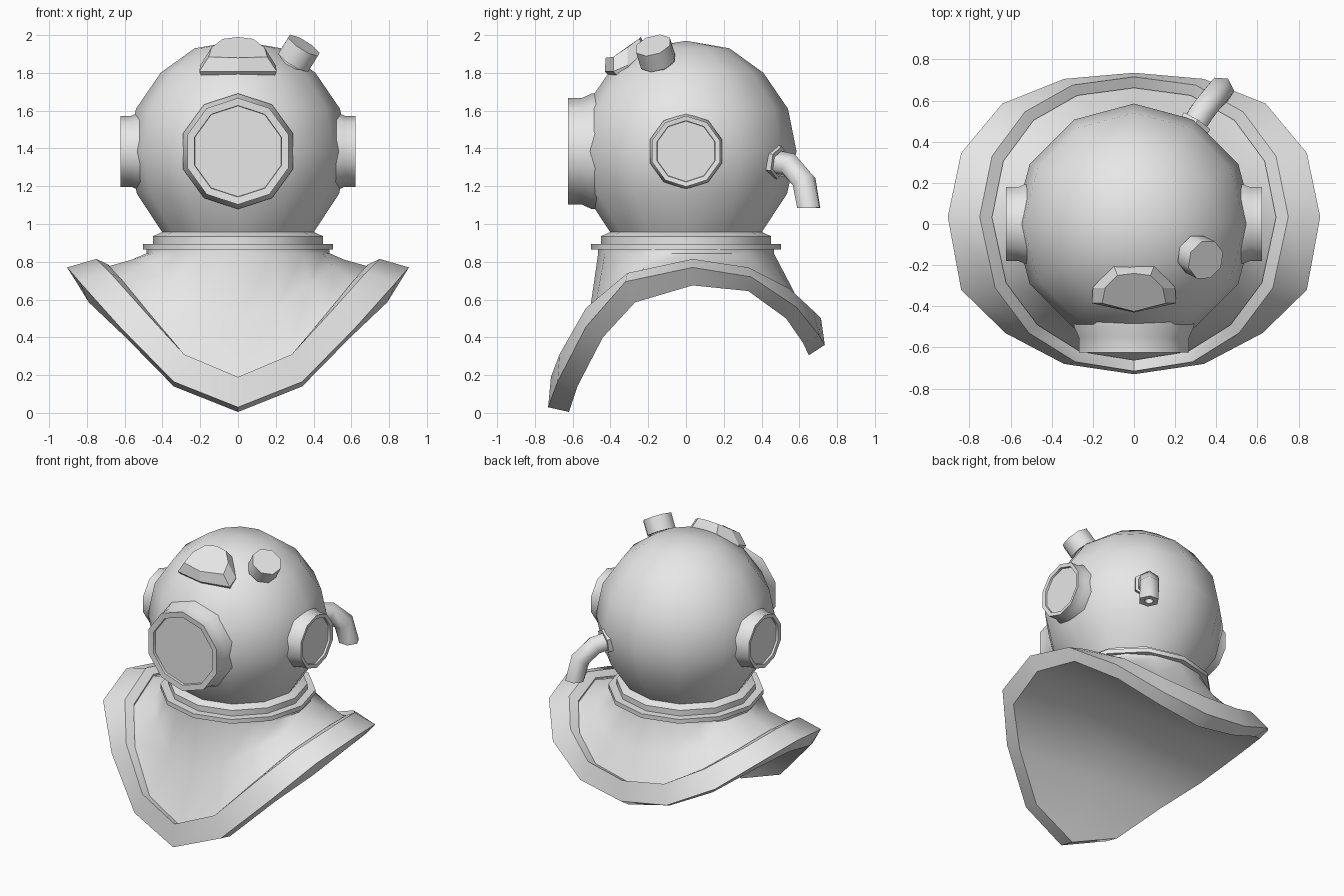
import bpy, bmesh
from math import cos, sin, pi, radians
from mathutils import Vector

cube = bpy.data.objects.get("Cube")
if cube:
    bpy.data.objects.remove(cube)

CENTRE = Vector((0, 0, 1.385))   # middle of the helmet ball

metal = bpy.data.materials.new("grey_metal")
metal.use_nodes = True
GREY = (0.8, 0.8, 0.8, 1)
metal.diffuse_color = GREY
for node in metal.node_tree.nodes:
    if node.type == 'BSDF_PRINCIPLED':
        node.inputs["Base Color"].default_value = GREY


def loft(name, loops, cap_start=False, cap_end=False, angle=40):
    """Skin a list of equally long closed loops."""
    bm = bmesh.new()
    rows = [[bm.verts.new(p) for p in loop] for loop in loops]
    n = len(rows[0])
    for a, b in zip(rows, rows[1:]):
        for i in range(n):
            j = (i + 1) % n
            bm.faces.new((a[i], a[j], b[j], b[i]))
    if cap_start:
        bm.faces.new(rows[0][::-1])
    if cap_end:
        bm.faces.new(rows[-1])
    bmesh.ops.remove_doubles(bm, verts=bm.verts, dist=0.0001)
    bmesh.ops.recalc_face_normals(bm, faces=bm.faces)
    mesh = bpy.data.meshes.new(name)
    bm.to_mesh(mesh)
    bm.free()
    mesh.shade_smooth()
    mesh.set_sharp_from_angle(angle=radians(angle))
    mesh.materials.append(metal)
    obj = bpy.data.objects.new(name, mesh)
    bpy.context.scene.collection.objects.link(obj)
    return obj


def ring(origin, axis, radius, sides):
    """A regular polygon around an axis, with one corner pointing up."""
    turn = Vector(axis).to_track_quat('Z', 'Y')
    steps = [pi / 2 + 2 * pi * i / sides for i in range(sides)]
    return [Vector(origin) + turn @ Vector((radius * cos(a), radius * sin(a), 0)) for a in steps]


def lathe(name, profile, sides, origin=CENTRE, axis=(0, 0, 1), **options):
    """Turn (radius, distance along axis) pairs around an axis."""
    axis = Vector(axis).normalized()
    loops = [ring(Vector(origin) + axis * d, axis, r, sides) for r, d in profile]
    return loft(name, loops, **options)


# Helmet ball, open at the neck
lathe("helmet_ball", [(0.4, 0.955), (0.535, 1.16), (0.585, 1.385), (0.54, 1.61),
                      (0.41, 1.8), (0.23, 1.93), (0, 1.97)], 12, origin=(0, 0, 0))

# Stepped neck ring
lathe("neck_ring", [(0.4, 0.958), (0.45, 0.935), (0.45, 0.895), (0.503, 0.895),
                    (0.503, 0.865), (0.44, 0.865)], 12, origin=(0, 0, 0))

# Collar rim: half loops from the front round to the back
RIDGE = [(0, -.715, .19), (.285, -.67, .31), (.51, -.53, .555), (.675, -.31, .74), (.75, .035, .815),
         (.69, .33, .77), (.53, .545, .66), (.3, .675, .54), (0, .715, .5)]
OUTER = [(0, -.73, .03), (.34, -.68, .165), (.625, -.53, .455), (.84, -.32, .695), (.905, .035, .77),
         (.84, .345, .72), (.64, .585, .56), (.34, .705, .41), (0, .735, .36)]
UNDER = [(0, -.62, .005), (.34, -.575, .14), (.595, -.44, .4), (.79, -.27, .585), (.845, .035, .675),
         (.78, .33, .645), (.58, .53, .5), (.31, .62, .37), (0, .65, .305)]


def full(half):
    mirrored = [(-x, y, z) for x, y, z in half[-2:0:-1]]
    return [Vector(p) for p in half + mirrored]


def neck(z):
    return [Vector((.485 * sin(pi * i / 8), -.465 * cos(pi * i / 8), z)) for i in range(16)]


def waist(a, b):
    """Halfway loop, drawn in more at the front than at the back."""
    mids = [(p + q) / 2 for p, q in zip(a, b)]
    pinch = [.96 + .08 * m.y for m in mids]
    return [Vector((m.x * k, m.y * k, m.z)) for m, k in zip(mids, pinch)]


ridge, outer, under = full(RIDGE), full(OUTER), full(UNDER)
spine = [Vector((0, p.y, p.z)) for p in under]      # closes the underside as an arch
inner = [Vector((p.x * .92, p.y * .925, p.z - .028)) for p in ridge]
seat = [p - Vector((0, 0, .012)) for p in inner]
collar_top = neck(.845)
loft("collar", [spine, under, outer, ridge, inner, seat,
                waist(collar_top, seat), collar_top, neck(.867)], angle=42)

# Three portholes with a flared base, a rim and sunken glass
lathe("front_window", [(.306, .42), (.306, .5), (.282, .55), (.282, .625),
                       (.242, .622), (.24, .605)], 10, axis=(0, -1, 0), cap_end=True)
for side, label in ((1, "left"), (-1, "right")):
    lathe(label + "_window", [(.201, .46), (.201, .535), (.188, .565), (.188, .622),
                              (.162, .619), (.16, .605)], 10, axis=(side, 0, 0), cap_end=True)

# Wedge-shaped upper window
foot = full([(0, -.43, 1.808), (.205, -.385, 1.808), (.2, -.31, 1.84), (.1, -.2, 1.92), (0, -.2, 1.92)])
face = full([(0, -.425, 1.88), (.155, -.385, 1.885), (.14, -.31, 1.935), (.08, -.25, 1.98), (0, -.24, 1.99)])
root = [p * .85 + CENTRE * .15 for p in foot]
loft("upper_window", [root, foot, face], cap_end=True, angle=25)

# Valve cap on the upper left of the ball
lathe("valve_cap", [(.08, .45), (.08, .58), (.1, .58), (.1, .683)], 8,
      axis=(.51, -.255, .82), cap_end=True, angle=50)

# Bent air pipe at the back left, with a hollow end
path = [Vector(p) for p in ((.22, .37, 1.345), (.335, .55, 1.31), (.395, .625, 1.225), (.42, .65, 1.085))]
loops = []
for i, p in enumerate(path):
    before, after = path[max(i - 1, 0)], path[min(i + 1, len(path) - 1)]
    tangent = (p - before).normalized() + (after - p).normalized()
    if i == len(path) - 1:
        tangent = Vector((.01, .015, -1))
    loops.append(ring(p, tangent, .068, 6))
end = path[-1]
loops += [ring(end, tangent, .03, 6), ring(end + Vector((0, 0, .06)), tangent, .03, 6)]
loft("air_pipe", loops, cap_end=True, angle=65)

# Flange where the pipe meets the ball
lathe("pipe_flange", [(.088, -.1), (.088, .03), (.06, .03)], 6,
      origin=(.287, .47, 1.33), axis=path[1] - path[0])
